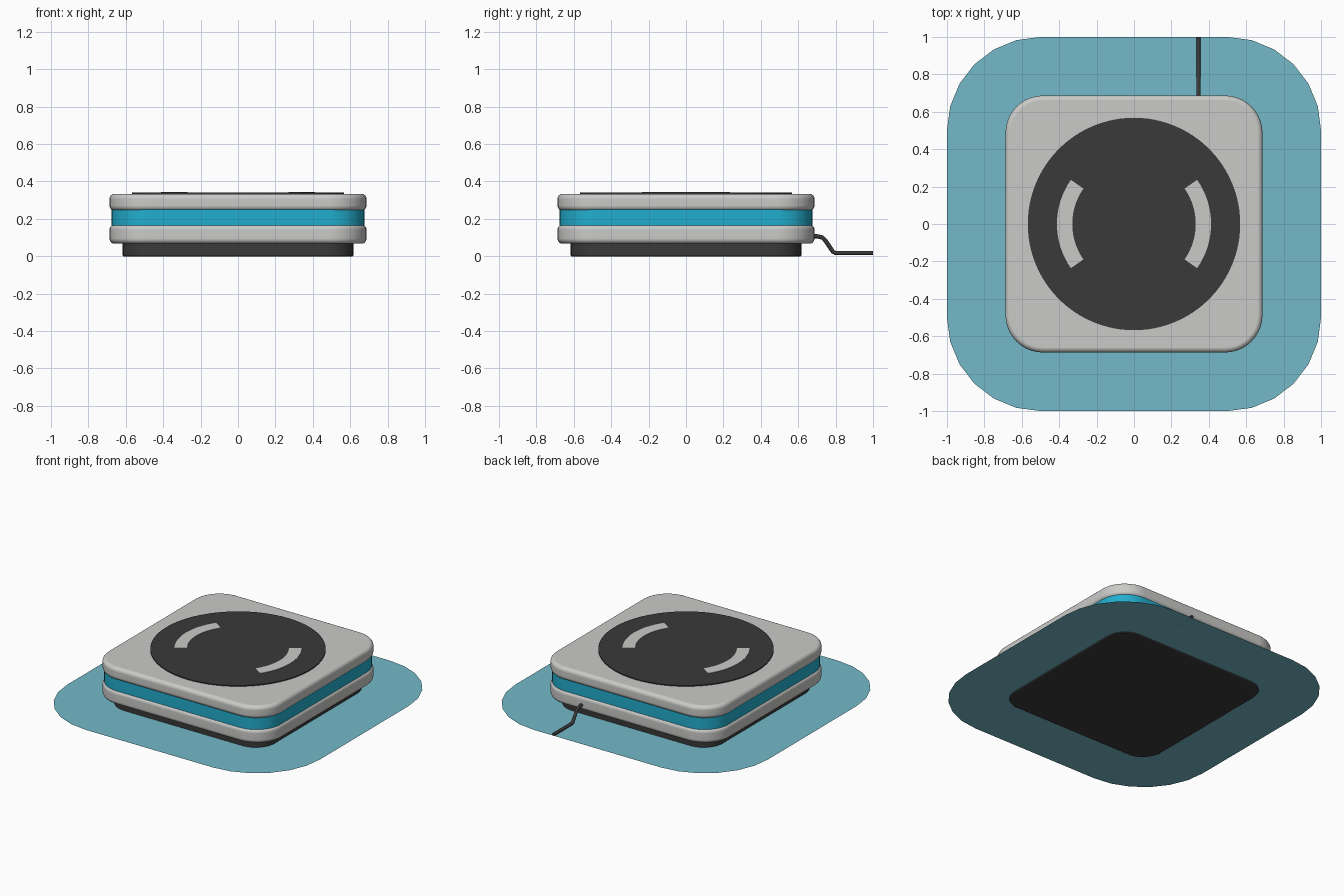
import bpy, bmesh
from math import sin, cos, pi, radians

cube = bpy.data.objects.get("Cube")
if cube:
    bpy.data.objects.remove(cube, do_unlink=True)


def material(name, r, g, b):
    m = bpy.data.materials.new(name)
    m.use_nodes = True
    m.diffuse_color = (r, g, b, 1)
    m.node_tree.nodes["Principled BSDF"].inputs["Base Color"].default_value = (r, g, b, 1)
    return m


GREY = material("light grey", .59, .59, .58)
DARK = material("charcoal", .042, .042, .042)
CYAN = material("bright cyan", .016, .42, .62)
PALE = material("pale teal", .174, .485, .584)


def finish(name, bm, mat):
    bmesh.ops.recalc_face_normals(bm, faces=bm.faces)
    mesh = bpy.data.meshes.new(name)
    bm.to_mesh(mesh)
    bm.free()
    mesh.materials.append(mat)
    obj = bpy.data.objects.new(name, mesh)
    bpy.context.collection.objects.link(obj)
    return obj


def rounded_square(half, radius, steps):
    """Outline of a square with round corners."""
    c = half - radius
    pts = []
    for q, (sx, sy) in enumerate([(1, 1), (-1, 1), (-1, -1), (1, -1)]):
        for i in range(steps + 1):
            a = (q + i / steps) * pi / 2
            pts.append((sx * c + radius * cos(a), sy * c + radius * sin(a)))
    return pts


def slab(name, half, radius, z0, z1, bevel, mat, steps=10, rounds=5):
    """Rounded square block with rolled top and bottom rims."""
    arc = [i / rounds * pi / 2 for i in range(rounds + 1)]
    rims = [(bevel * (1 - sin(a)), z0 + bevel * (1 - cos(a))) for a in arc]
    rims += [(bevel * (1 - cos(a)), z1 - bevel * (1 - sin(a))) for a in arc]
    bm = bmesh.new()
    loops = [[bm.verts.new((x, y, z)) for x, y in rounded_square(half - d, radius - d, steps)]
             for d, z in rims]
    n = len(loops[0])
    for low, high in zip(loops, loops[1:]):
        for i in range(n):
            j = (i + 1) % n
            bm.faces.new((low[i], low[j], high[j], high[i])).smooth = True
    bm.faces.new(loops[0][::-1])
    bm.faces.new(loops[-1])
    obj = finish(name, bm, mat)
    obj.modifiers.new("even_shading", 'WEIGHTED_NORMAL')
    return obj


# Stacked body
slab("base", .617, .15, 0, .08, .006, DARK, rounds=2)
slab("lower_shell", .687, .2, .067, .17, .028, GREY)
slab("middle_band", .676, .19, .15, .26, .004, CYAN, rounds=2)
slab("upper_shell", .687, .2, .243, .334, .028, GREY)

# Thin flat sheet around the base
bm = bmesh.new()
bm.faces.new([bm.verts.new((x, y, .006)) for x, y in rounded_square(1, .5, 6)])
finish("ground_sheet", bm, PALE)

# Round top panel
bm = bmesh.new()
bmesh.ops.create_cone(bm, cap_ends=True, segments=96, radius1=.568, radius2=.568, depth=.014)
bmesh.ops.translate(bm, verts=bm.verts, vec=(0, 0, .334))
for f in bm.faces:
    f.smooth = abs(f.normal.z) < .5
finish("top_disc", bm, DARK)

# Pair of curved inlays on the panel
for name, mid in (("left_inlay", 0), ("right_inlay", pi)):
    bm = bmesh.new()
    angles = [mid + radians(-35 + 70 * i / 20) for i in range(21)]
    rows = [[bm.verts.new((r * cos(a), r * sin(a), .339)) for a in angles] for r in (.33, .412)]
    faces = [bm.faces.new((rows[0][i], rows[1][i], rows[1][i + 1], rows[0][i + 1]))
             for i in range(20)]
    top = bmesh.ops.extrude_face_region(bm, geom=faces)["geom"]
    bmesh.ops.translate(bm, vec=(0, 0, .005),
                        verts=[v for v in top if isinstance(v, bmesh.types.BMVert)])
    finish(name, bm, GREY)

# Cable leaving the back
curve = bpy.data.curves.new("cable", 'CURVE')
curve.dimensions = '3D'
curve.bevel_depth = .0115
curve.bevel_resolution = 2
curve.use_fill_caps = True
path = [(.6, .107), (.7, .107), (.73, .1), (.745, .085), (.785, .025), (.8, .017), (1, .017)]
spline = curve.splines.new('POLY')
spline.points.add(len(path) - 1)
for p, (y, z) in zip(spline.points, path):
    p.co = (.345, y, z, 1)
curve.materials.append(DARK)
bpy.context.collection.objects.link(bpy.data.objects.new("cable", curve))
